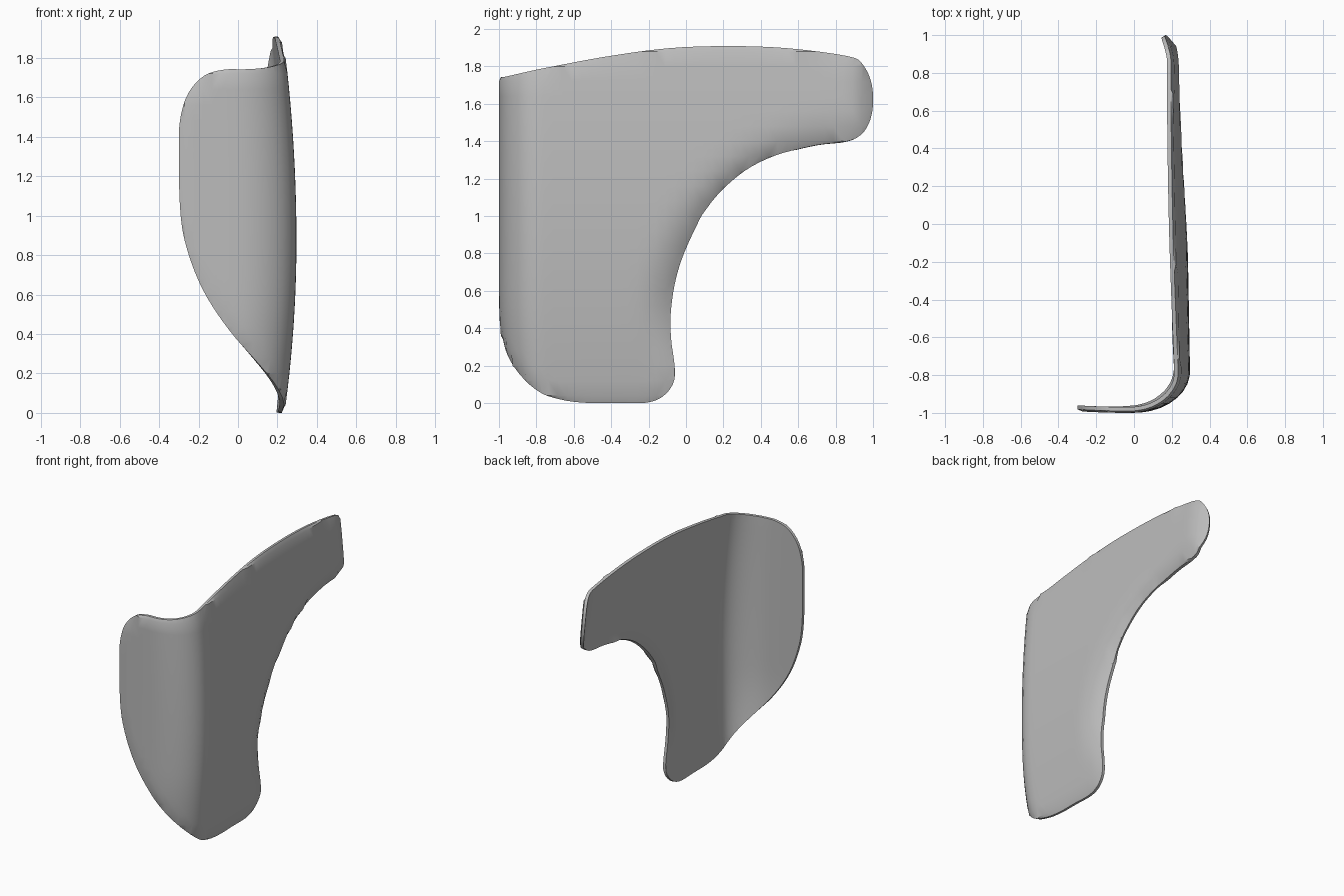
import bpy, bmesh, math
from mathutils import Vector

if "Cube" in bpy.data.objects:
    bpy.data.objects.remove(bpy.data.objects["Cube"], do_unlink=True)

RIM, POCKET, LIP = 0.038, 0.031, 0.01   # rim thickness, thinner middle, softened edge
BEND_END, BEND_START = -0.78, -1.19     # unrolled limits of the corner bend

# Unrolled outline: (distance along the wall, height)
outline = [
    # front flap, upper corner to lower sweep
    (-1.24, 1.74), (-1.35, 1.71), (-1.44, 1.62), (-1.485, 1.48),
    (-1.49, 1.3), (-1.485, 1.05), (-1.46, 0.87), (-1.39, 0.67),
    (-1.29, 0.5), (-1.15, 0.33), (-1.01, 0.19), (-0.85, 0.07),
    # foot of the side wall
    (-0.7, 0.018), (-0.55, 0), (-0.38, 0), (-0.22, 0), (-0.13, 0.03),
    (-0.07, 0.1), (-0.06, 0.19),
    # concave edge
    (-0.08, 0.35), (-0.08, 0.5), (-0.05, 0.68), (0.01, 0.85),
    (0.1, 1.02), (0.21, 1.15), (0.35, 1.26), (0.52, 1.335), (0.7, 1.38),
    # rounded rear end
    (0.86, 1.4), (0.95, 1.445), (1, 1.55), (1, 1.7), (0.95, 1.81),
    (0.87, 1.855),
    # long top edge
    (0.55, 1.898), (0.23, 1.91), (-0.1, 1.898), (-0.45, 1.85),
    (-0.78, 1.788), (-1.0, 1.752), (-1.13, 1.742),
]


def smooth_loop(points, steps=4):
    """Closed Catmull-Rom curve through the points."""
    pts = [Vector(p) for p in points]
    n = len(pts)
    loop = []
    for i in range(n):
        a, b, c, d = (pts[(i + k) % n] for k in (-1, 0, 1, 2))
        for s in range(steps):
            t = s / steps
            loop.append(0.5 * (2 * b + (c - a) * t + (2 * a - 5 * b + 4 * c - d) * t * t
                               + (3 * b - a - 3 * c + d) * t ** 3))
    return loop


def outer_point(u, z):
    """Wrap an unrolled point onto the bulged outer skin."""
    if u > BEND_END:
        x, y = 0.297, u
    elif u > BEND_START:
        angle = (u - BEND_START) / (BEND_END - BEND_START) * math.pi / 2
        x, y = 0.297 * math.sin(angle), -1 + 0.22 * (1 - math.cos(angle))
    else:
        x, y = u - BEND_START, -1 + 0.1 * (u - BEND_START) ** 2
    # side bulge, fading out across the flap
    bulge = (0.08 if z < 0.87 else 0.063) * (z - 0.87) ** 2
    bulge += 0.018 * max(0, y + 0.8)
    x -= bulge * (x + 0.3) / 0.6
    y += 0.15 * max(0, 0.6 - z) ** 2 * max(0, min(1, (-0.3 - y) / 0.7))
    # inward roll along the concave edge and rear end
    q = math.hypot((u - 0.95) / 1.03, (z - 0.43) / 0.97) - 1.02
    fade = max(0, min(1, (z - 0.15) / 0.4))
    edge = max(0, min(1, 1 - q / 0.17)) ** 2 * fade * (1 - 0.4 * max(0, u))
    end = max(0, (u - 0.85) / 0.15) ** 2
    x -= 0.05 * max(edge, end)
    return Vector((x, y, z))


def shell_point(u, z, depth):
    e = 0.004
    du = outer_point(u + e, z) - outer_point(u - e, z)
    dz = outer_point(u, z + e) - outer_point(u, z - e)
    return outer_point(u, z) - du.cross(dz).normalized() * depth


# Flat sheet with inset rings for the lip and the inner pocket
bm = bmesh.new()
sheet = bm.faces.new([bm.verts.new((p.x, p.y, 0)) for p in smooth_loop(outline)])
for width in (LIP, 0.045, 0.008):
    bmesh.ops.inset_region(bm, faces=[sheet], thickness=width, use_even_offset=True)
sheet.material_index = 1

# Grid cuts so the sheet can bend
for axis, start, count, step in ((0, -1.46, 49, 0.05), (1, 0.04, 24, 0.08)):
    normal = Vector((1 - axis, axis, 0))
    for i in range(count):
        bmesh.ops.bisect_plane(bm, geom=bm.verts[:] + bm.edges[:] + bm.faces[:],
                               dist=0.0005, plane_co=normal * (start + i * step),
                               plane_no=normal)

# Second skin, joined by the rim wall
outer = set(bm.verts)
border = {v for v in outer if v.is_boundary}
bmesh.ops.extrude_face_region(bm, geom=bm.faces[:], use_keep_orig=True)
placed = {}
for v in bm.verts:
    if v in outer:
        depth = LIP if v in border else 0
    else:
        depth = POCKET if all(f.material_index for f in v.link_faces) else RIM
    placed[v] = shell_point(v.co.x, v.co.y, depth)
for v, co in placed.items():
    v.co = co
for f in bm.faces:
    f.material_index = 0
bmesh.ops.recalc_face_normals(bm, faces=bm.faces[:])

mesh = bpy.data.meshes.new("curved_guard_panel")
bm.to_mesh(mesh)
bm.free()
panel = bpy.data.objects.new("curved_guard_panel", mesh)
bpy.context.collection.objects.link(panel)

# Plain grey plastic
grey = bpy.data.materials.new("plain_grey")
grey.use_nodes = True
colour = (0.5, 0.5, 0.5, 1)
grey.diffuse_color = colour
grey.node_tree.nodes["Principled BSDF"].inputs["Base Color"].default_value = colour
mesh.materials.append(grey)

bpy.ops.object.select_all(action="DESELECT")
panel.select_set(True)
bpy.context.view_layer.objects.active = panel
bpy.ops.object.shade_smooth_by_angle(angle=math.radians(30))
